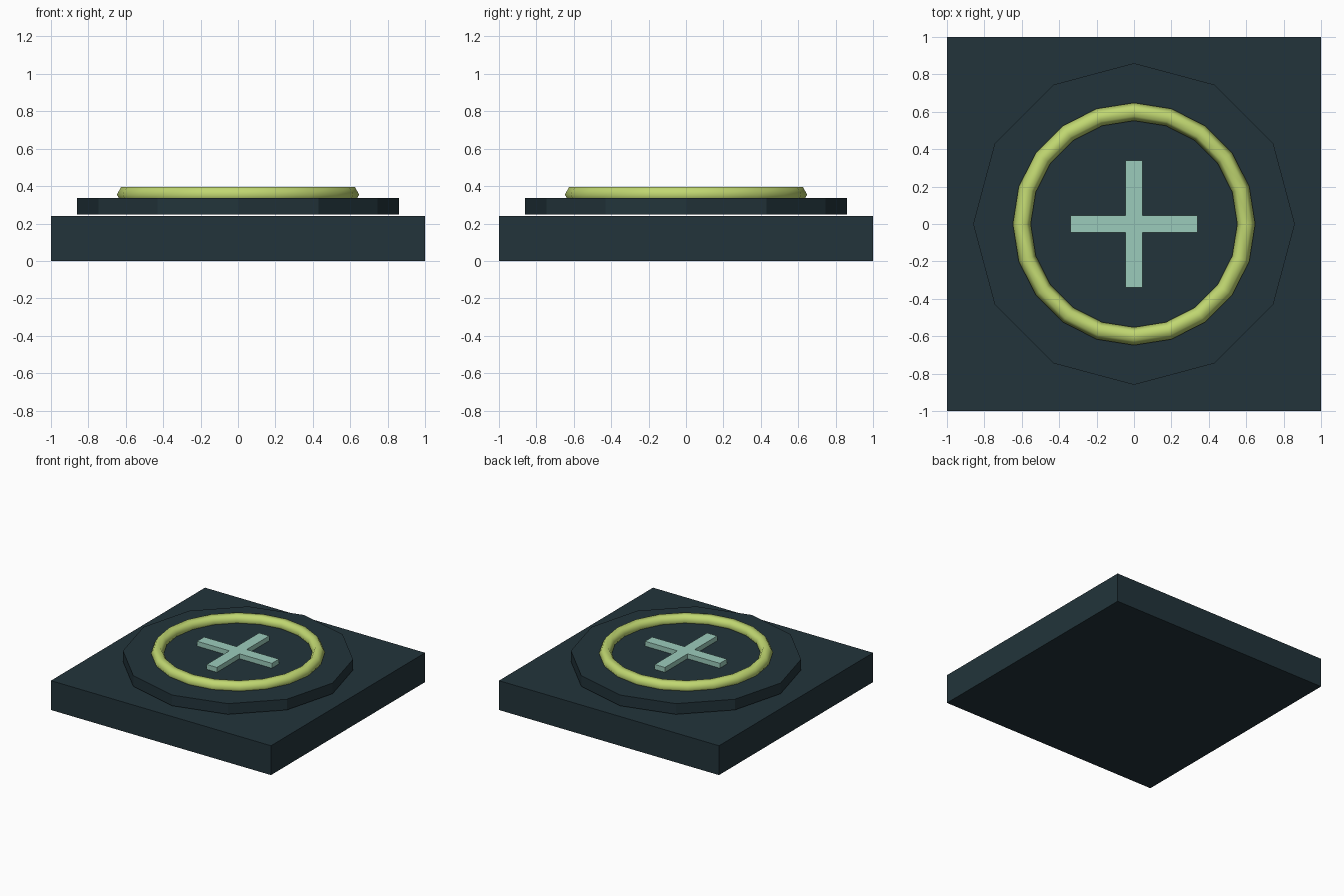
import bpy, bmesh, math

if "Cube" in bpy.data.objects:
    bpy.data.objects.remove(bpy.data.objects["Cube"])

def material(name, rgb):
    m = bpy.data.materials.new(name)
    m.diffuse_color = (*rgb, 1)
    m.use_nodes = True
    m.node_tree.nodes["Principled BSDF"].inputs["Base Color"].default_value = m.diffuse_color
    return m

DARK = material("dark slate", (0.016, 0.034, 0.043))
LIME = material("lime", (0.53, 0.68, 0.165))
MINT = material("pale mint", (0.33, 0.60, 0.50))

def prism(name, outline, z0, z1, mat):
    """Extrude a flat outline from z0 up to z1."""
    bm = bmesh.new()
    face = bm.faces.new([bm.verts.new((x, y, z0)) for x, y in outline])
    ext = bmesh.ops.extrude_face_region(bm, geom=[face], use_keep_orig=True)
    top = [v for v in ext["geom"] if isinstance(v, bmesh.types.BMVert)]
    bmesh.ops.translate(bm, verts=top, vec=(0, 0, z1 - z0))
    bmesh.ops.recalc_face_normals(bm, faces=bm.faces)
    mesh = bpy.data.meshes.new(name)
    bm.to_mesh(mesh)
    bm.free()
    mesh.materials.append(mat)
    obj = bpy.data.objects.new(name, mesh)
    bpy.context.collection.objects.link(obj)
    return obj

# Square base slab
prism("base_slab", [(-1, -1), (1, -1), (1, 1), (-1, 1)], 0, 0.241, DARK)

# Twelve-sided platform, floating a hair above the slab
ring12 = [(0.86 * math.cos(i * math.tau / 12), 0.86 * math.sin(i * math.tau / 12))
          for i in range(12)]
prism("platform", ring12, 0.249, 0.337, DARK)

# Rounded ring half sunk into the platform
bpy.ops.mesh.primitive_torus_add(major_segments=20, minor_segments=6,
                                 major_radius=0.6, minor_radius=0.048,
                                 location=(0, 0, 0.355))
ring = bpy.context.object
ring.name = "ring"
ring.data.materials.append(LIME)
bpy.ops.object.shade_smooth()

# Raised cross: one quarter of the outline turned four times
L, W = 0.34, 0.046
cross = []
for i in range(4):
    c, s = round(math.cos(i * math.pi / 2)), round(math.sin(i * math.pi / 2))
    cross += [(x * c - y * s, x * s + y * c) for x, y in ((L, -W), (L, W), (W, W))]
prism("cross", cross, 0.33, 0.377, MINT)
